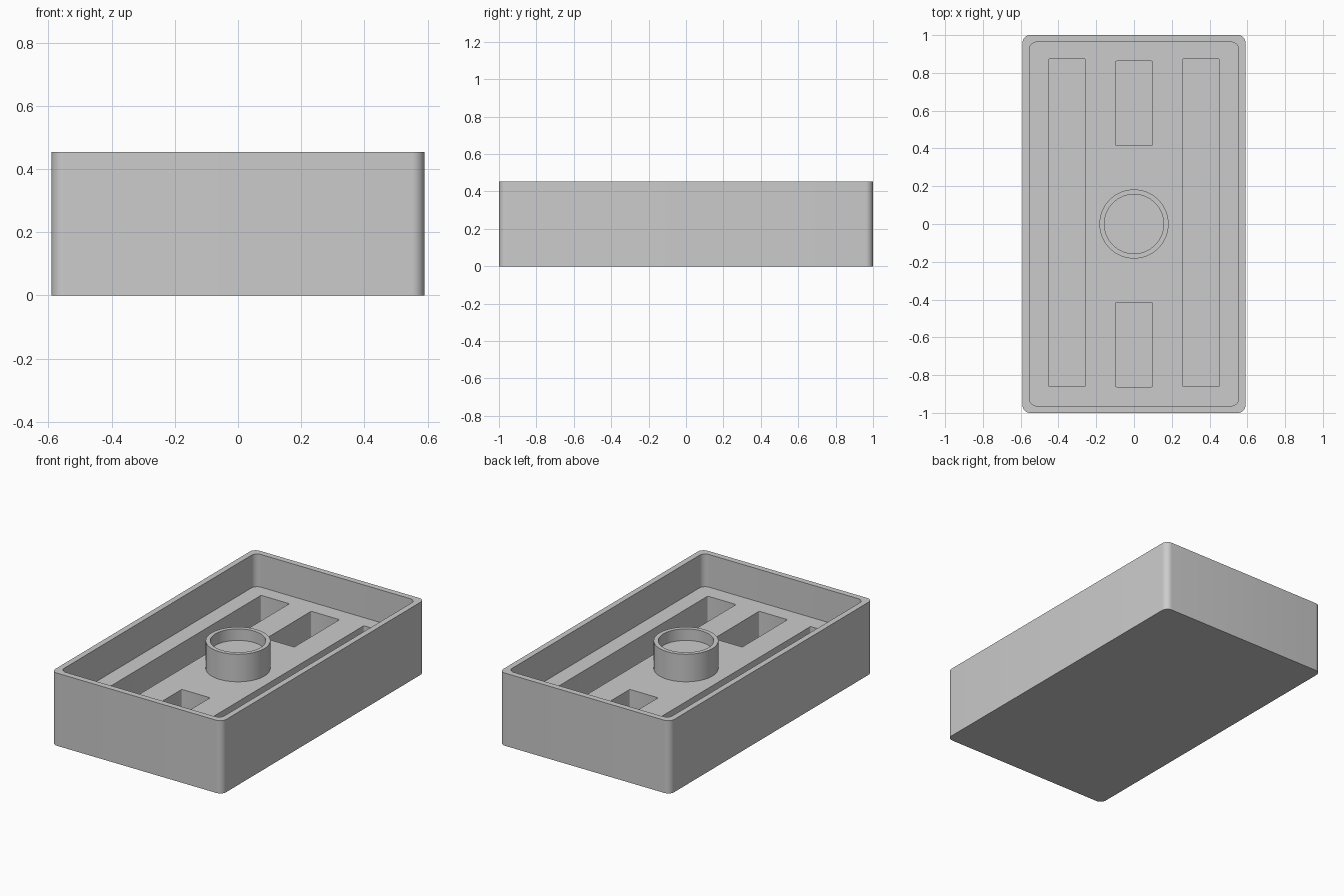
import bpy, bmesh, math
from mathutils import Vector

cube = bpy.data.objects.get("Cube")
if cube:
    bpy.data.objects.remove(cube, do_unlink=True)

HEIGHT, FLOOR, POCKET = 0.454, 0.25, 0.05   # rim, tray floor and pocket floor levels

grey = bpy.data.materials.new("plain_grey")
grey.use_nodes = True
grey.diffuse_color = (0.6, 0.6, 0.6, 1)
grey.node_tree.nodes["Principled BSDF"].inputs["Base Color"].default_value = (0.6, 0.6, 0.6, 1)


def finish(name, bm):
    bmesh.ops.recalc_face_normals(bm, faces=bm.faces)
    mesh = bpy.data.meshes.new(name)
    bm.to_mesh(mesh)
    bm.free()
    mesh.materials.append(grey)
    obj = bpy.data.objects.new(name, mesh)
    bpy.context.collection.objects.link(obj)
    return obj


def rounded_block(name, x0, x1, y0, y1, z0, z1, radius, steps=8):
    """Upright block with rounded vertical corners."""
    bm = bmesh.new()
    verts = []
    corners = [(x1, y1, -1, -1), (x0, y1, 1, -1), (x0, y0, 1, 1), (x1, y0, -1, 1)]
    for quarter, (x, y, sx, sy) in enumerate(corners):
        for i in range(steps + 1):
            a = (quarter + i / steps) * math.pi / 2
            verts.append(bm.verts.new((x + radius * (sx + math.cos(a)),
                                       y + radius * (sy + math.sin(a)), z0)))
    base = bm.faces.new(verts)
    top = bmesh.ops.extrude_face_region(bm, geom=[base], use_keep_orig=True)
    moved = [v for v in top["geom"] if isinstance(v, bmesh.types.BMVert)]
    bmesh.ops.translate(bm, verts=moved, vec=(0, 0, z1 - z0))
    return finish(name, bm)


def smooth(obj):
    bpy.ops.object.select_all(action="DESELECT")
    obj.select_set(True)
    bpy.context.view_layer.objects.active = obj
    bpy.ops.object.shade_smooth_by_angle(angle=math.radians(35))


def carve(obj, cutter):
    """Cut a cutter out of the object, then discard the cutter."""
    cutter.hide_render = True
    mod = obj.modifiers.new("cut", "BOOLEAN")
    mod.operation, mod.solver, mod.object = "DIFFERENCE", "EXACT", cutter
    bpy.context.view_layer.objects.active = obj
    bpy.ops.object.modifier_apply(modifier=mod.name)
    bpy.data.objects.remove(cutter, do_unlink=True)


# Tray body with its open recess
tray = rounded_block("tray", -0.59, 0.59, -1, 1, 0, HEIGHT, 0.04)
carve(tray, rounded_block("recess_cutter", -0.554, 0.554, -0.963, 0.963, FLOOR, 0.6, 0.04))

# Long side pockets and short centre pockets
pockets = [(-0.453, -0.257, -0.861, 0.874), (0.257, 0.453, -0.861, 0.874),
           (-0.098, 0.098, 0.415, 0.862), (-0.098, 0.098, -0.862, -0.415)]
for x0, x1, y0, y1 in pockets:
    carve(tray, rounded_block("pocket_cutter", x0, x1, y0, y1, POCKET, 0.4, 0.006, 3))
smooth(tray)

# Round central cup, turned from a profile
bm = bmesh.new()
profile = [(0, FLOOR), (0.183, FLOOR), (0.183, 0.422), (0.157, 0.422), (0.157, 0.35), (0, 0.35)]
points = [bm.verts.new((r, 0, z)) for r, z in profile]
edges = [bm.edges.new(pair) for pair in zip(points, points[1:])]
bmesh.ops.spin(bm, geom=points + edges, cent=Vector((0, 0, 0)), axis=Vector((0, 0, 1)),
               angle=math.tau, steps=64)
bmesh.ops.remove_doubles(bm, verts=bm.verts, dist=0.0001)
smooth(finish("centre_cup", bm))
